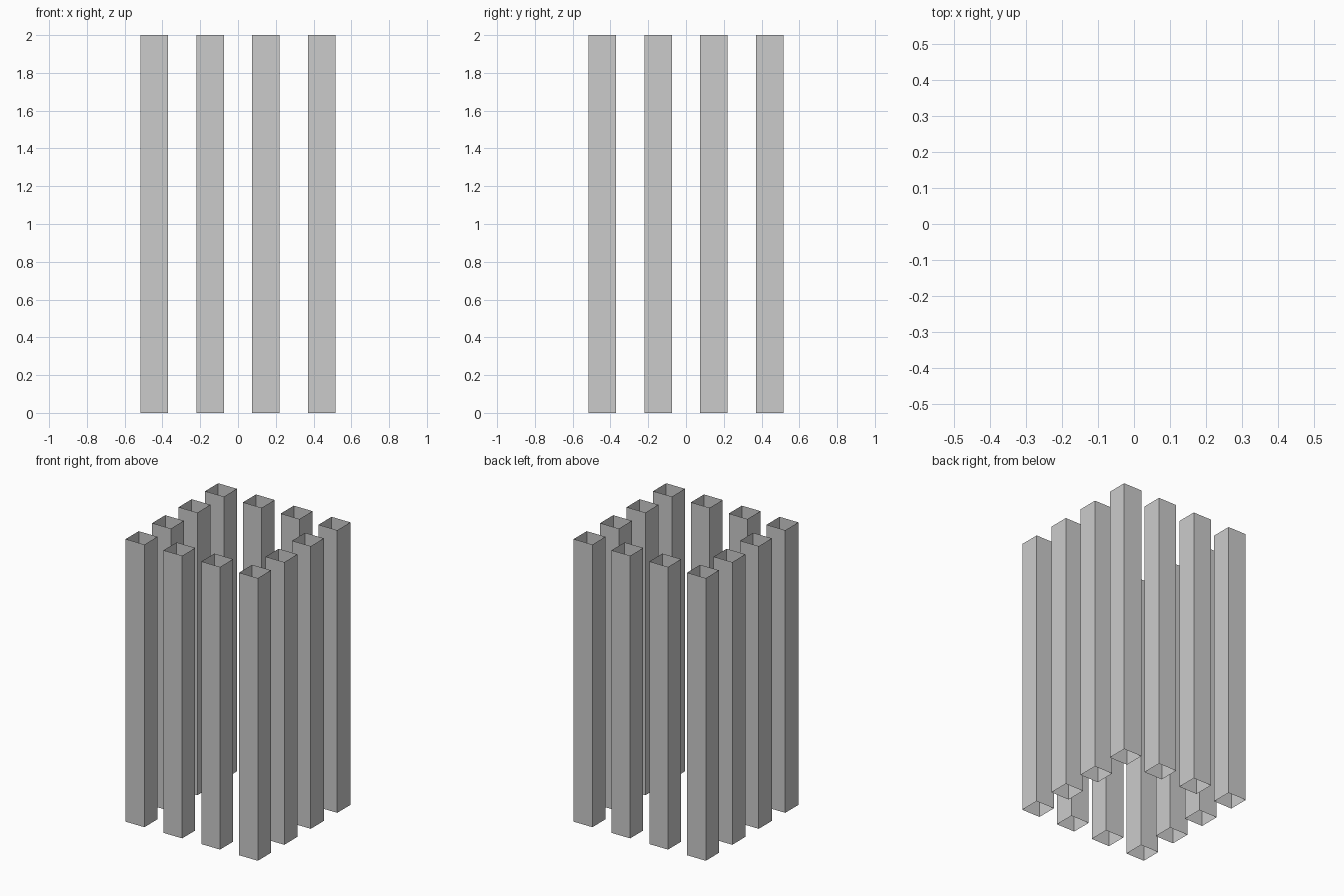
import bpy, bmesh

if "Cube" in bpy.data.objects:
    bpy.data.objects.remove(bpy.data.objects["Cube"])

HEIGHT, WIDTH, PITCH, COUNT = 2.0, 0.146, 0.296, 4


def open_tube(name, x, y):
    """Square thin-walled tube, open at both ends."""
    bm = bmesh.new()
    bmesh.ops.create_cube(bm, size=1.0)
    caps = [f for f in bm.faces if abs(f.normal.z) > 0.9]
    bmesh.ops.delete(bm, geom=caps, context='FACES_ONLY')
    bmesh.ops.scale(bm, vec=(WIDTH, WIDTH, HEIGHT), verts=bm.verts)
    bmesh.ops.translate(bm, vec=(0, 0, HEIGHT / 2), verts=bm.verts)
    mesh = bpy.data.meshes.new(name)
    bm.to_mesh(mesh)
    bm.free()
    obj = bpy.data.objects.new(name, mesh)
    obj.location = (x, y, 0)
    bpy.context.collection.objects.link(obj)


# Ring of columns around the edge of a square grid
half = (COUNT - 1) / 2
for i in range(COUNT):
    for j in range(COUNT):
        if i in (0, COUNT - 1) or j in (0, COUNT - 1):
            open_tube(f"column_{i}_{j}", (i - half) * PITCH, (j - half) * PITCH)
